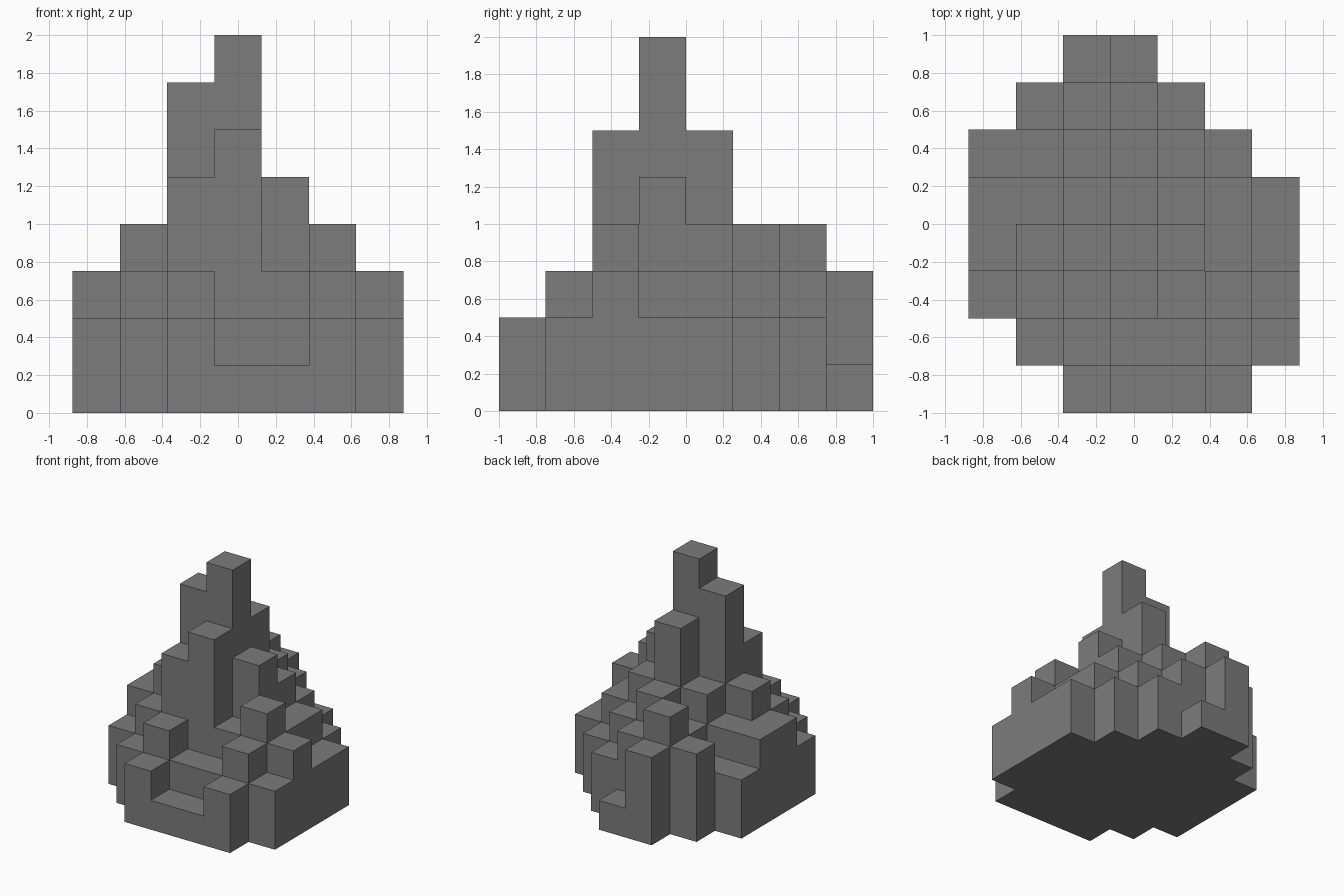
import bpy
import bmesh
from math import radians
from mathutils import Vector

default_cube = bpy.data.objects.get("Cube")
if default_cube:
    bpy.data.objects.remove(default_cube, do_unlink=True)

CELL = 0.25

# Block heights: one string per row, from front to back, left to right along x
HEIGHTS = [
    "0021120",
    "0232232",
    "2356343",
    "3478532",
    "3346432",
    "2234320",
    "0343200",
    "0031000",
]
ROWS, COLS = len(HEIGHTS), len(HEIGHTS[0])


def height(col, row):
    """Blocks stacked on a cell, zero outside the grid."""
    if 0 <= col < COLS and 0 <= row < ROWS:
        return int(HEIGHTS[row][col])
    return 0


def add_face(bm, centre, normal):
    """One block-sized square facing along the normal."""
    n = Vector(normal)
    u = Vector((n.y, n.z, n.x))
    v = n.cross(u)
    c = Vector(centre) + n / 2
    corners = [c + (a * u + b * v) / 2
               for a, b in ((-1, -1), (1, -1), (1, 1), (-1, 1))]
    bm.faces.new([bm.verts.new(p) for p in corners])


def make_material(name, colour):
    mat = bpy.data.materials.new(name)
    mat.use_nodes = True
    mat.diffuse_color = colour
    bsdf = next(n for n in mat.node_tree.nodes if n.type == 'BSDF_PRINCIPLED')
    bsdf.inputs["Base Color"].default_value = colour
    bsdf.inputs["Roughness"].default_value = 0.9
    return mat


# Outer skin of the stacked blocks
bm = bmesh.new()
for row in range(ROWS):
    for col in range(COLS):
        top = height(col, row)
        if not top:
            continue
        x, y = col + 0.5 - COLS / 2, row + 0.5 - ROWS / 2
        add_face(bm, (x, y, top - 0.5), (0, 0, 1))
        add_face(bm, (x, y, 0.5), (0, 0, -1))
        for dx, dy in ((1, 0), (-1, 0), (0, 1), (0, -1)):
            for level in range(height(col + dx, row + dy), top):
                add_face(bm, (x, y, level + 0.5), (dx, dy, 0))

# Weld the squares and merge the flat areas
bmesh.ops.remove_doubles(bm, verts=bm.verts, dist=0.01)
bmesh.ops.dissolve_limit(bm, angle_limit=radians(1), verts=bm.verts, edges=bm.edges)
bmesh.ops.scale(bm, vec=(CELL, CELL, CELL), verts=bm.verts)

mesh = bpy.data.meshes.new("stepped_rock")
bm.to_mesh(mesh)
bm.free()
mesh.materials.append(make_material("stone grey", (0.2, 0.2, 0.2, 1)))
rock = bpy.data.objects.new("stepped_rock", mesh)
bpy.context.collection.objects.link(rock)
